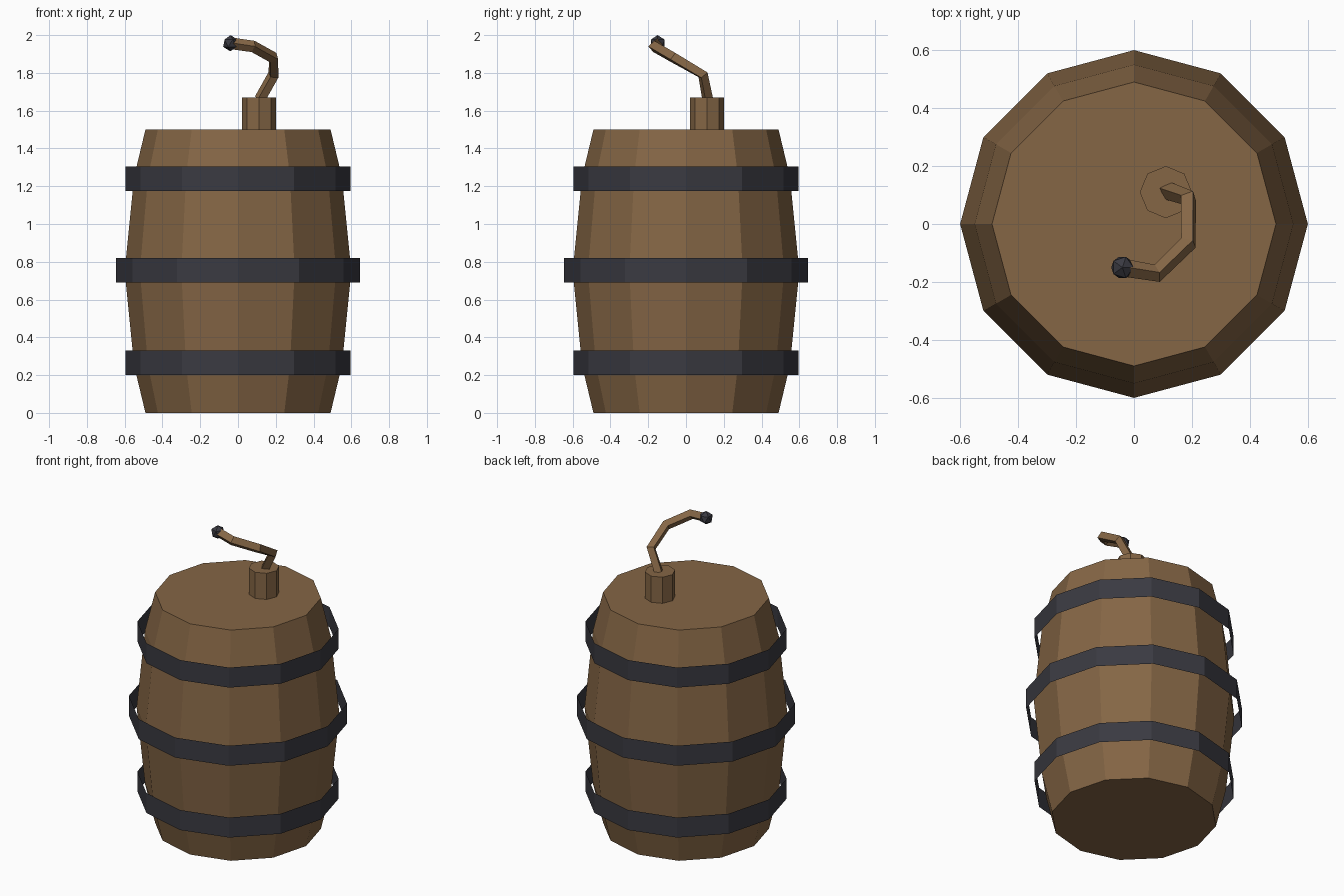
import bpy, bmesh, math

if "Cube" in bpy.data.objects:
    bpy.data.objects.remove(bpy.data.objects["Cube"])


def material(name, color):
    m = bpy.data.materials.new(name)
    m.diffuse_color = (*color, 1)
    m.use_nodes = True
    m.node_tree.nodes["Principled BSDF"].inputs["Base Color"].default_value = m.diffuse_color
    return m


WOOD = material("brown wood", (0.235, 0.133, 0.06))
IRON = material("dark iron", (0.042, 0.042, 0.053))


def lathe(name, profile, sides, mat, center=(0, 0), capped=True):
    """Stack rings of (radius, z) into a faceted solid or an open strip."""
    bm = bmesh.new()
    rings = []
    for r, z in profile:
        rings.append([bm.verts.new((center[0] + r * math.cos(math.tau * i / sides),
                                    center[1] + r * math.sin(math.tau * i / sides), z))
                      for i in range(sides)])
    for a, b in zip(rings, rings[1:]):
        for i in range(sides):
            j = (i + 1) % sides
            bm.faces.new((a[i], a[j], b[j], b[i]))
    if capped:
        bm.faces.new(rings[0][::-1])
        bm.faces.new(rings[-1])
    mesh = bpy.data.meshes.new(name)
    bm.to_mesh(mesh)
    bm.free()
    mesh.materials.append(mat)
    ob = bpy.data.objects.new(name, mesh)
    bpy.context.collection.objects.link(ob)
    return ob


# Barrel body
lathe("barrel", [(0.49, 0), (0.55, 0.25), (0.6, 0.75), (0.55, 1.25), (0.49, 1.5)], 12, WOOD)

# Thin open hoops
for name, r, z in (("lower_hoop", 0.595, 0.265), ("middle_hoop", 0.645, 0.755),
                   ("upper_hoop", 0.595, 1.24)):
    lathe(name, [(r, z - 0.065), (r, z + 0.065)], 12, IRON, capped=False)

# Plug in the lid
lathe("plug", [(0.09, 1.5), (0.09, 1.67)], 8, WOOD, center=(0.11, 0.11))

# Bent fuse with a square section
curve = bpy.data.curves.new("fuse", "CURVE")
curve.dimensions = "3D"
curve.bevel_depth = 0.031
curve.bevel_resolution = 0
curve.use_fill_caps = True
path = [(0.115, 0.115, 1.66), (0.188, 0.09, 1.79), (0.188, -0.065, 1.88),
        (0.08, -0.17, 1.94), (-0.04, -0.15, 1.957)]
spline = curve.splines.new("POLY")
spline.points.add(len(path) - 1)
for point, co in zip(spline.points, path):
    point.co = (*co, 1)
fuse = bpy.data.objects.new("fuse", curve)
bpy.context.collection.objects.link(fuse)
curve.materials.append(WOOD)
bpy.context.view_layer.objects.active = fuse
fuse.select_set(True)
bpy.ops.object.convert(target="MESH")
for p in fuse.data.polygons:
    p.use_smooth = False

# Fuse tip
bpy.ops.mesh.primitive_ico_sphere_add(subdivisions=1, radius=0.043, location=(-0.04, -0.15, 1.957))
tip = bpy.context.object
tip.name = "fuse_tip"
tip.data.materials.append(IRON)
